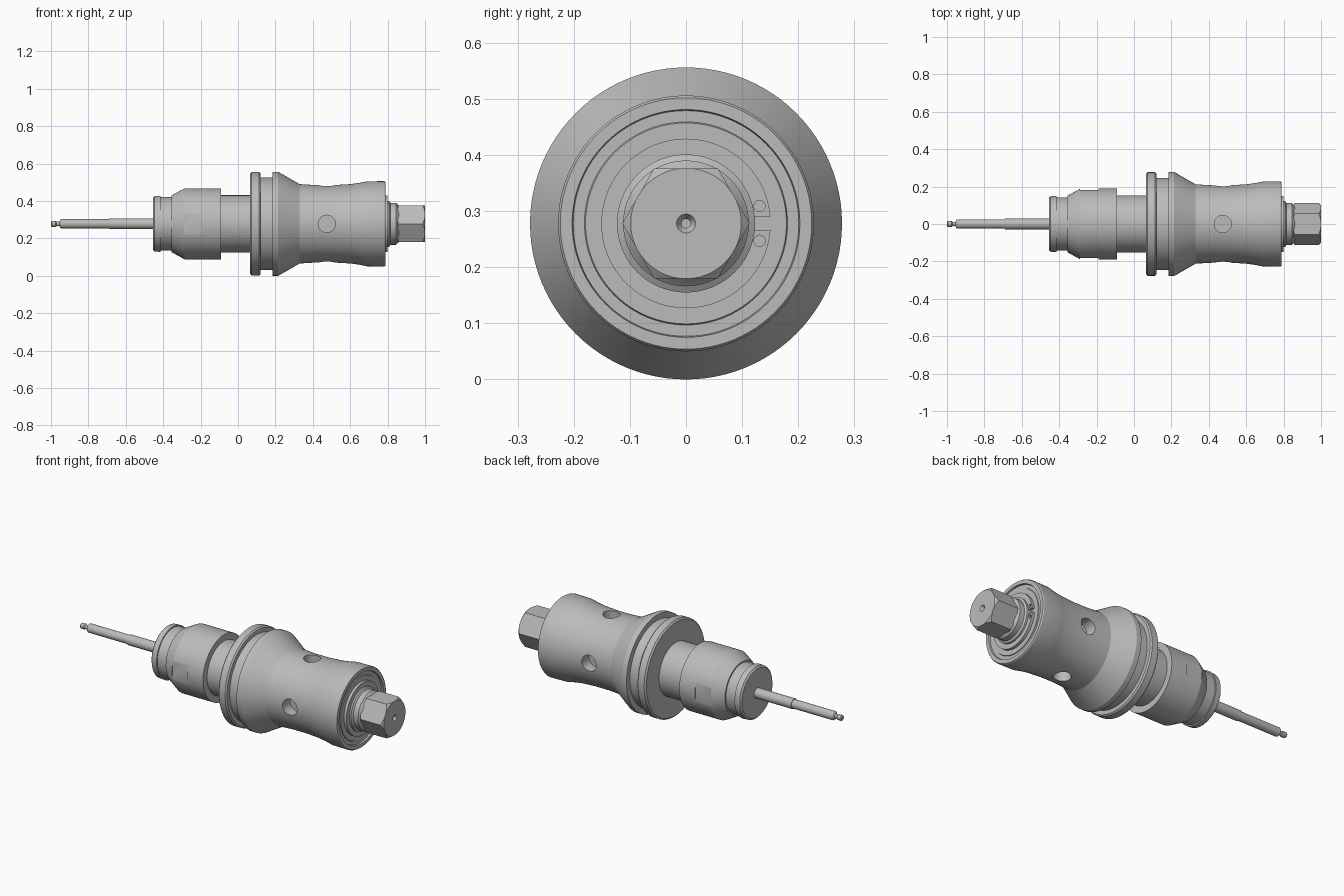
import bpy, bmesh
from math import pi, sin, cos
from mathutils import Matrix, Vector

cube = bpy.data.objects.get("Cube")
if cube:
    bpy.data.objects.remove(cube)

AXIS_Z = 0.278
steel = bpy.data.materials.new("machined grey steel")
steel.use_nodes = True
GREY = (0.5, 0.5, 0.5, 1)
steel.diffuse_color = GREY
steel.node_tree.nodes["Principled BSDF"].inputs["Base Color"].default_value = GREY


def add_object(name, bm):
    bmesh.ops.recalc_face_normals(bm, faces=bm.faces)
    mesh = bpy.data.meshes.new(name)
    bm.to_mesh(mesh)
    bm.free()
    mesh.materials.append(steel)
    obj = bpy.data.objects.new(name, mesh)
    bpy.context.collection.objects.link(obj)
    return obj


def turn(name, profile, sides=96, closed=False):
    """Revolve (x, radius) points about the long axis; ends are capped unless closed."""
    bm = bmesh.new()
    rings = []
    for x, r in profile:
        rings.append([bm.verts.new((x, r * cos(2 * pi * i / sides),
                                    AXIS_Z + r * sin(2 * pi * i / sides)))
                      for i in range(sides)])
    pairs = list(zip(rings, rings[1:]))
    if closed:
        pairs.append((rings[-1], rings[0]))
    else:
        bm.faces.new(rings[0])
        bm.faces.new(rings[-1])
    for a, b in pairs:
        for i in range(sides):
            j = (i + 1) % sides
            bm.faces.new((a[i], a[j], b[j], b[i]))
    return add_object(name, bm)


def block(name, centre, size):
    bm = bmesh.new()
    bmesh.ops.create_cube(bm, size=1, matrix=Matrix.Translation(centre) @ Matrix.Diagonal((*size, 1)))
    return add_object(name, bm)


def drill(name, centre, axis, radius, depth):
    bm = bmesh.new()
    rot = Vector(axis).to_track_quat('Z', 'Y').to_matrix().to_4x4()
    bmesh.ops.create_cone(bm, cap_ends=True, segments=32, radius1=radius, radius2=radius,
                          depth=depth, matrix=Matrix.Translation(centre) @ rot)
    return add_object(name, bm)


def apply_boolean(target, cutters, operation='DIFFERENCE'):
    bpy.context.view_layer.objects.active = target
    for cutter in cutters:
        mod = target.modifiers.new("cut", 'BOOLEAN')
        mod.operation = operation
        mod.solver = 'EXACT'
        mod.object = cutter
        bpy.ops.object.modifier_apply(modifier=mod.name)
        bpy.data.objects.remove(cutter)


# Stepped rod with a grooved tip
rod = turn("stepped_rod", [(-1, .012), (-.995, .016), (-.975, .016), (-.97, .012), (-.955, .012),
                           (-.95, .022), (-.945, .025), (-.69, .025), (-.69, .029), (-.44, .029)], 48)

# Nose collar with a shallow groove and two wrench flats
collar = turn("nose_collar", [(-.455, .138), (-.447, .148), (-.415, .15), (-.415, .143), (-.355, .143),
                              (-.355, .152), (-.285, .19), (-.09, .19), (-.09, .14)])
apply_boolean(collar, [block("flat_cutter", (-.24, s * .233, AXIS_Z), (.1, .1, .11)) for s in (1, -1)])

# Plain neck between collar and flange
neck = turn("neck_sleeve", [(-.1, .153), (.08, .153)])

# Flanged body: grooved flange, cone, waisted barrel, recessed end face
waist = [(.33 + .09 * i, .212 - .006 * sin(pi * i / 3)) for i in range(1, 4)]
body = turn("flanged_body", [(.065, .268), (.073, .277), (.112, .277), (.12, .27), (.12, .247),
                             (.185, .247), (.185, .278), (.215, .278), (.33, .212)] + waist +
            [(.65, .219), (.69, .227), (.782, .228), (.788, .224), (.788, .203),
             (.778, .201), (.778, .181), (.782, .179), (.782, .14)])
holes = []
for axis in ((0, 1, 0), (0, -1, 0), (0, 0, 1), (0, 0, -1)):
    centre = Vector((.475, 0, AXIS_Z)) + Vector(axis) * .22
    holes.append(drill("cross_hole_cutter", centre, axis, .046, .16))
apply_boolean(body, holes)

# Retaining clip with a gap and two plier holes
clip = turn("retaining_clip", [(.776, .115), (.776, .151), (.798, .151), (.798, .115)], closed=True)
cutters = [block("gap_cutter", (.79, .14, AXIS_Z), (.06, .06, .024))]
for s in (1, -1):
    cutters.append(drill("plier_hole_cutter", (.79, .131, AXIS_Z + s * .031), (1, 0, 0), .01, .06))
apply_boolean(clip, cutters)

# Drive shaft behind the hexagon
shaft = turn("drive_shaft", [(.77, .123), (.808, .123), (.815, .112), (.845, .112), (.853, .104), (.87, .09)])

# Hexagon head with chamfered corners and a centre hole
hexagon = turn("hex_head", [(.85, .1135), (1, .1135)], 6)
apply_boolean(hexagon, [turn("chamfer_cutter", [(.845, .094), (.862, .115), (.985, .115), (1.004, .094)])],
              'INTERSECT')
apply_boolean(hexagon, [turn("centre_cutter", [(.95, .008), (.985, .008), (1.002, .018)], 32)])

# Smooth turned surfaces, keep machined edges crisp
parts = [rod, collar, neck, body, clip, shaft, hexagon]
for obj in bpy.context.view_layer.objects:
    obj.select_set(obj in parts)
bpy.context.view_layer.objects.active = body
bpy.ops.object.shade_smooth_by_angle(angle=pi / 9)
